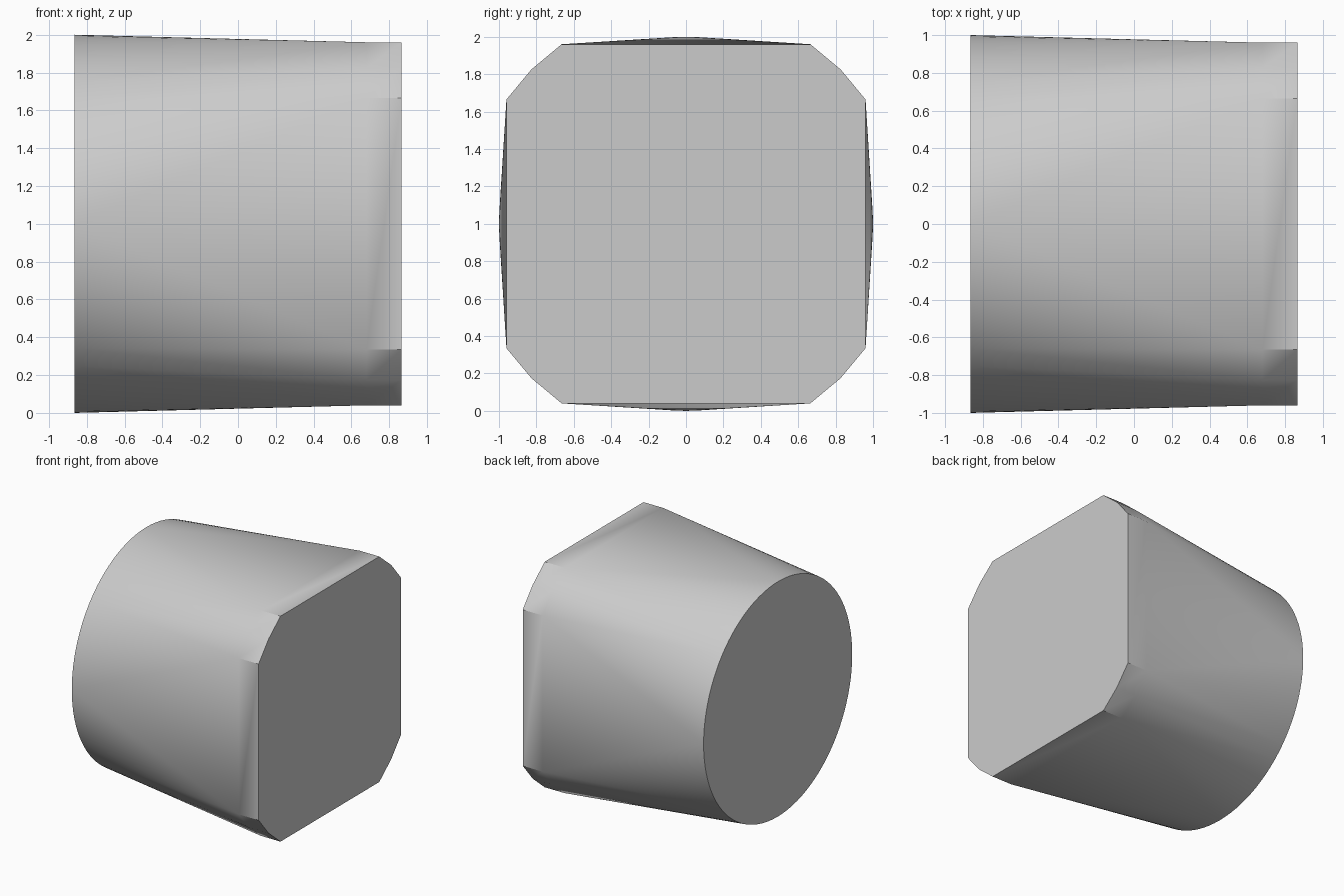
import bpy, bmesh, math
from mathutils import Vector

cube = bpy.data.objects.get("Cube")
if cube:
    bpy.data.objects.remove(cube, do_unlink=True)

X_ROUND, X_COLLAR, X_END = -0.866, 0.68, 0.866
SEGMENTS = 96

grey = bpy.data.materials.new("light grey")
grey.use_nodes = True
colour = (0.6, 0.6, 0.6, 1)
grey.diffuse_color = colour
grey.node_tree.nodes["Principled BSDF"].inputs["Base Color"].default_value = colour

bm = bmesh.new()

# Round end
for i in range(SEGMENTS):
    a = math.tau * i / SEGMENTS
    bm.verts.new((X_ROUND, math.cos(a), 1 + math.sin(a)))

# Square end with two-step chamfered corners
for sy in (-1, 1):
    for sz in (-1, 1):
        for y, z in ((0.96, 0.665), (0.826, 0.826), (0.665, 0.96)):
            bm.verts.new((X_COLLAR, sy * y, 1 + sz * z))

# Skin between the two ends, with each cap merged to one face
bmesh.ops.convex_hull(bm, input=bm.verts[:])
bmesh.ops.dissolve_limit(bm, angle_limit=math.radians(0.3),
                         verts=bm.verts[:], edges=bm.edges[:])
bmesh.ops.recalc_face_normals(bm, faces=bm.faces[:])

# Short straight collar on the square end
bm.normal_update()
caps = [f for f in bm.faces if f.normal.x > 0.99]
ext = bmesh.ops.extrude_discrete_faces(bm, faces=caps)
moved = list({v for f in ext["faces"] for v in f.verts})
bmesh.ops.translate(bm, verts=moved, vec=Vector((X_END - X_COLLAR, 0, 0)))
bmesh.ops.recalc_face_normals(bm, faces=bm.faces[:])

mesh = bpy.data.meshes.new("round_to_square_adapter")
bm.to_mesh(mesh)
bm.free()
mesh.materials.append(grey)
adapter = bpy.data.objects.new("round_to_square_adapter", mesh)
bpy.context.collection.objects.link(adapter)

# Smooth sides, crisp end edges
bpy.ops.object.select_all(action='DESELECT')
adapter.select_set(True)
bpy.context.view_layer.objects.active = adapter
bpy.ops.object.shade_smooth_by_angle(angle=math.radians(30))
